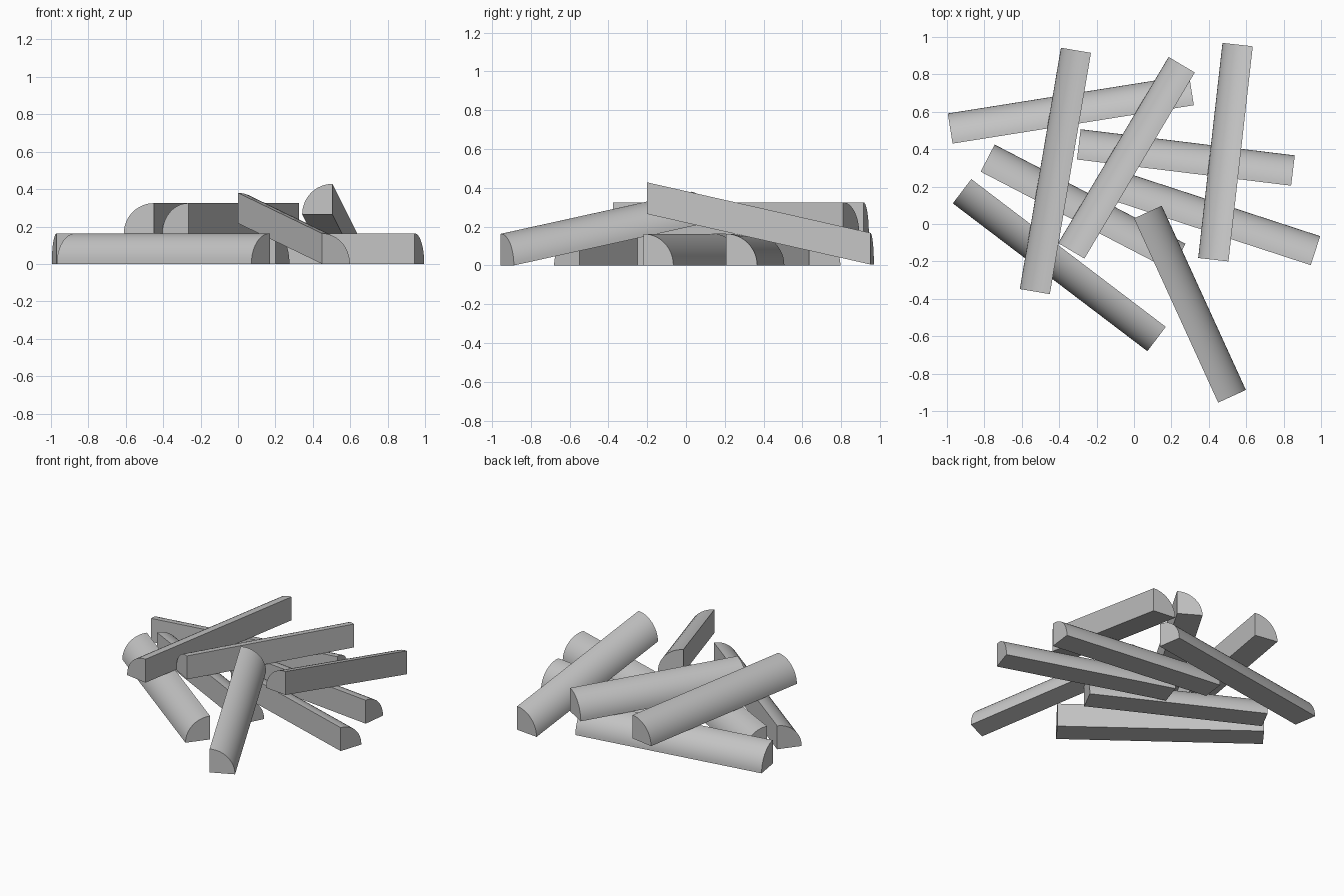
import bpy, bmesh, math
from mathutils import Vector

cube = bpy.data.objects.get("Cube")
if cube:
    bpy.data.objects.remove(cube, do_unlink=True)

RADIUS = 0.163
SEGMENTS = 12

mat = bpy.data.materials.new("plain grey")
mat.use_nodes = True
grey = (0.55, 0.55, 0.55, 1)
mat.diffuse_color = grey
mat.node_tree.nodes["Principled BSDF"].inputs["Base Color"].default_value = grey


def split_log(name, start, end):
    """Quarter-round log; the square heel edge runs start to end, bulging to the left."""
    start, end = Vector(start), Vector(end)
    along = end - start
    left = Vector((-along.y, along.x, 0)).normalized()
    up = Vector((0, 0, 1))

    # Quarter-circle section: heel corner plus arc
    section = [start]
    for i in range(SEGMENTS + 1):
        a = math.pi / 2 * i / SEGMENTS
        section.append(start + RADIUS * (left * math.cos(a) + up * math.sin(a)))

    # Sweep the section along the heel edge
    bm = bmesh.new()
    face = bm.faces.new([bm.verts.new(p) for p in section])
    swept = bmesh.ops.extrude_face_region(bm, geom=[face], use_keep_orig=True)
    verts = [g for g in swept["geom"] if isinstance(g, bmesh.types.BMVert)]
    bmesh.ops.translate(bm, verts=verts, vec=along)
    bmesh.ops.recalc_face_normals(bm, faces=bm.faces)
    mesh = bpy.data.meshes.new(name)
    bm.to_mesh(mesh)
    bm.free()

    mesh.materials.append(mat)
    obj = bpy.data.objects.new(name, mesh)
    bpy.context.collection.objects.link(obj)
    bpy.ops.object.select_all(action="DESELECT")
    obj.select_set(True)
    bpy.context.view_layer.objects.active = obj
    bpy.ops.object.shade_smooth_by_angle(angle=math.radians(40))


# Bottom layer, lying on the ground
split_log("back_log", (-0.97, 0.43, 0), (0.32, 0.635, 0))
split_log("middle_log", (-0.305, 0.345, 0), (0.84, 0.205, 0))
split_log("right_log", (-0.148, 0.137, 0), (0.945, -0.22, 0))
split_log("inner_log", (-0.82, 0.28, 0), (0.2, -0.25, 0))
split_log("front_log", (0.17, -0.55, 0), (-0.87, 0.24, 0))

# Upper layer, resting across the others
split_log("upper_long_log", (-0.45, -0.375, 0.162), (-0.23, 0.915, 0.162))
split_log("upper_short_log", (-0.265, -0.185, 0.162), (0.325, 0.81, 0.162))

# Leaning logs, one end on the ground
split_log("leaning_back_log", (0.505, -0.2, 0.265), (0.635, 0.95, 0.005))
split_log("leaning_front_log", (0, 0.03, 0.217), (0.45, -0.955, 0))
